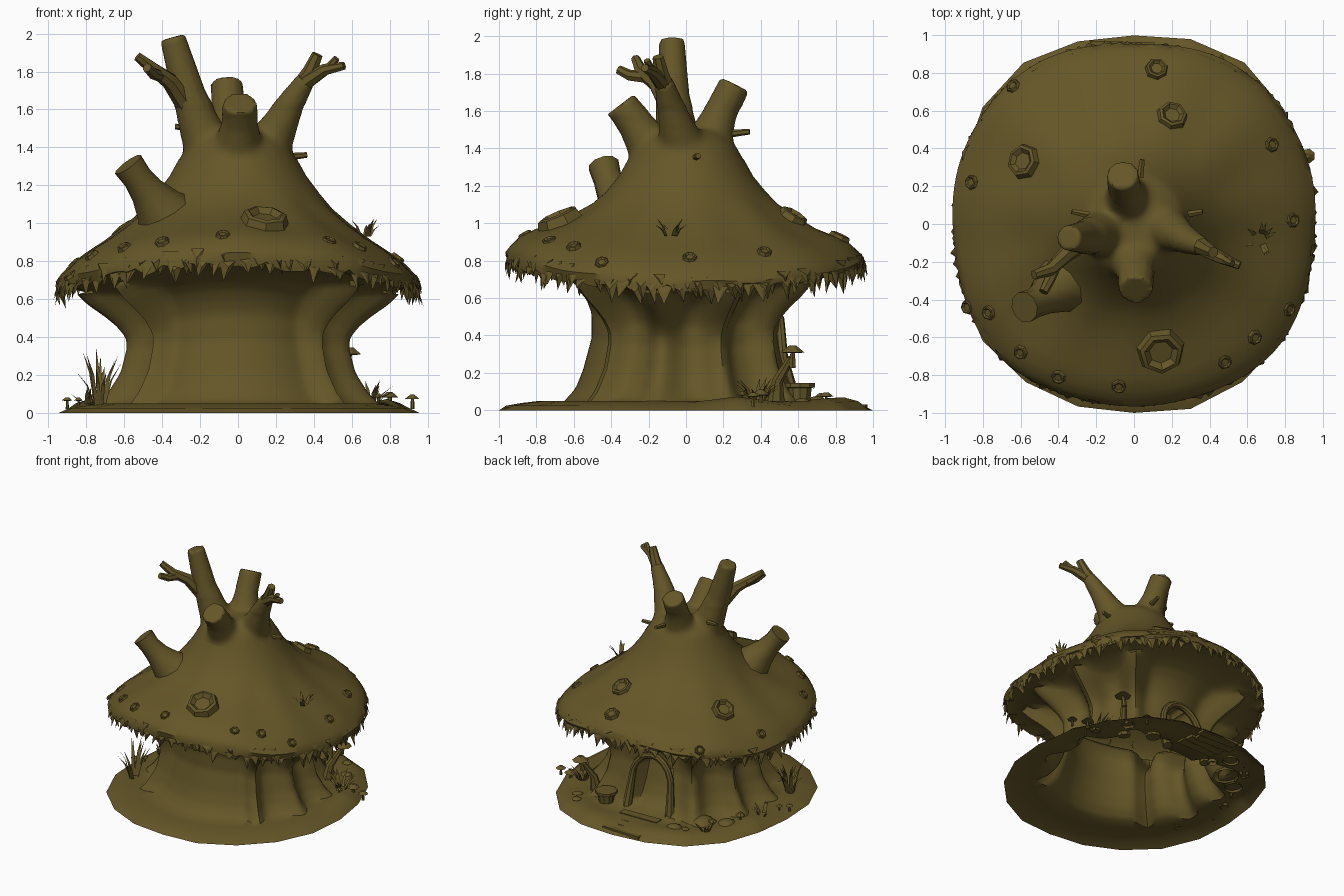
import bpy, bmesh, math, random
from mathutils import Vector, Matrix

if "Cube" in bpy.data.objects:
    bpy.data.objects.remove(bpy.data.objects["Cube"])
random.seed(4)
U = random.uniform

olive = bpy.data.materials.new("olive_bark")
olive.diffuse_color = (0.13, 0.094, 0.021, 1)
olive.use_nodes = True
olive.node_tree.nodes["Principled BSDF"].inputs["Base Color"].default_value = olive.diffuse_color


def lerp(table, t):
    """Interpolation in a short (t, value) table."""
    for (a, va), (b, vb) in zip(table, table[1:]):
        if t <= b:
            return va + (vb - va) * max(0, (t - a) / (b - a))
    return table[-1][1]


def finish(name, bm, angle=40):
    bmesh.ops.recalc_face_normals(bm, faces=bm.faces)
    me = bpy.data.meshes.new(name)
    bm.to_mesh(me)
    bm.free()
    me.materials.append(olive)
    ob = bpy.data.objects.new(name, me)
    bpy.context.collection.objects.link(ob)
    if angle:
        bpy.ops.object.select_all(action='DESELECT')
        ob.select_set(True)
        bpy.context.view_layer.objects.active = ob
        bpy.ops.object.shade_smooth_by_angle(angle=math.radians(angle))
    return ob


def skin(bm, rings):
    rows = [[bm.verts.new(p) for p in ring] for ring in rings]
    n = len(rows[0])
    for a, b in zip(rows, rows[1:]):
        for i in range(n):
            j = (i + 1) % n
            bm.faces.new((a[i], a[j], b[j], b[i]))
    return rows


def tube(bm, pts, radii, sides=10):
    """Tapered limb along a path, closed at the ends."""
    pts = [Vector(p) for p in pts]
    rings = []
    for k, p in enumerate(pts):
        d = (pts[min(k + 1, len(pts) - 1)] - pts[max(k - 1, 0)]).normalized()
        u = d.cross(Vector((0, 1, 0)) if abs(d.y) < 0.8 else Vector((1, 0, 0))).normalized()
        v = d.cross(u)
        rings.append([p + radii[k] * (u * math.cos(a) + v * math.sin(a))
                      for a in (math.tau * i / sides for i in range(sides))])
    rows = skin(bm, rings)
    bm.faces.new(rows[0])
    bm.faces.new(rows[-1])


# ---- main shell shapes: roof profile, wall profile, buttress swell
CAP = [(.31, 1.34), (.36, 1.25), (.43, 1.165), (.5, 1.1), (.6, 1.045), (.7, 1.0),
       (.8, .965), (.88, .93), (.93, .885), (.96, .84)]
WALL = [(0, .65), (.1, .59), (.25, .55), (.5, .505), (.7, .505), (.8, .53), (.9, .57), (1, .65)]
RIDGE = [(0, .11), (.12, .11), (.3, .09), (.6, .1), (.75, .17), (.9, .24), (1, .22)]
BUTTRESS = [(-43, 5), (-13, 8), (18, 7), (50, 7), (130, 7), (162, 7), (193, 8), (222, 5)]


def square(a):
    """The roof and ground are slightly squarish in plan."""
    return 1 + .04 * math.sin(2 * a) ** 2


def cap_z(x, y):
    a = math.atan2(y, x)
    r = math.hypot(x, y)
    r /= 1 + (square(a) - 1) * min(1, max(0, (r - .4) / .4))
    return (lerp(CAP, r) - .15 * math.cos(a) ** 2 * min(1, max(0, (r - .4) / .5))
            - .04 * max(0, y) * min(1, max(0, (r - .5) / .2)))


def ground(a, t):
    k = (1 + .012 * math.sin(5 * a + 2.6)) * square(a)
    bump = .02 * (math.sin(7 * a) + 1) * (math.sin(a) > .2) * math.sin(math.pi * t)
    r = (.97 - .22 * t) * k
    return (r * math.cos(a) * .98, max(-1, min(1, r * math.sin(a) * 1.04)), .05 * t ** .5 + bump)


def trunk(a, t):
    z = .05 + t * (.67 - .1 * math.cos(a) ** 2)
    deg = math.degrees(a)
    r = lerp(WALL, t)
    swell = sum(math.exp(-(((deg - b + 180) % 360 - 180) / w) ** 2) for b, w in BUTTRESS)
    r += lerp(RIDGE, t) * min(1, swell)
    # arched doorway recess at the back
    x = r * math.cos(a) + .04
    if math.sin(a) > 0 and (x / .17) ** 2 + (max(0, z - .28) / .2) ** 2 < 1:
        r -= .13
    return (r * math.cos(a), r * math.sin(a), z)


def under(a, r, z):
    r *= 1 + (square(a) - 1) * (r > .75)
    return (r * math.cos(a), r * math.sin(a), z - .13 * math.cos(a) ** 2)


def cap(a, r):
    k = 1 + (square(a) - 1) * min(1, max(0, (r - .4) / .4)) + .006 * math.sin(7 * a) * (r > .6)
    x, y = r * k * math.cos(a), r * k * math.sin(a)
    return (x, y, cap_z(x, y) + .006 * math.sin(11 * a) * (r > .45))


N = 120
ang = [math.tau * i / N for i in range(N)]
rag = [U(-.02, .025) for _ in ang]
bm = bmesh.new()
# faceted rim: the outer ground rings keep only every sixth direction
rings = []
for t in (0, .25, .6):
    ring = []
    for i in range(N):
        p, q = (Vector(ground(math.tau * k / 20, t)) for k in (i // 6, i // 6 + 1))
        ring.append(p.lerp(q, i % 6 / 6))
    rings.append(ring)
rings += [[ground(a, 1) for a in ang]]
rings += [[trunk(a, t / 24) for a in ang] for t in range(25)]
rings += [[under(a, r, z) for a in ang] for r, z in ((.8, .765), (.88, .785))]
rings += [[under(a, .95 + q * .6, .775 + q) for a, q in zip(ang, rag)]]
rings += [[cap(a, r) for a in ang] for r in (.96, .93, .88, .8, .7, .6, .5, .43, .36, .31)]
skin(bm, rings)
finish("mushroom_house_shell", bm, 50)

# ---- ragged leaf fringe hanging around the rim, two overlapping layers
bm = bmesh.new()
for i in range(160):
    a = math.tau * i / 160 + U(-.02, .02)
    c2, s, low = math.cos(a) ** 2, math.sin(a), i % 2
    w, h = U(.03, .055), U(.06, .13)
    z = .865 - .03 * low - .15 * c2 - .035 * max(0, s) + U(-.02, .01)
    out, side = Vector((math.cos(a), s, 0)), Vector((-s, math.cos(a), 0))
    p = out * square(a) * U(.93, .95) + Vector((0, 0, z))
    tip = p + out * U(-.02, .04) + side * U(-.03, .03) - Vector((0, 0, h))
    q = [bm.verts.new(v) for v in (p - side * w, p + side * w, p + out * .02 - Vector((0, 0, h * .4)), tip)]
    for f in ((0, 1, 2), (0, 2, 3), (2, 1, 3)):
        bm.faces.new([q[k] for k in f])
finish("leaf_fringe", bm, 0)

# ---- crown: thick limbs merged into one flowing mass
bm = bmesh.new()
tube(bm, [(0, 0, 1.24), (0, 0, 1.34), (0, 0, 1.42), (0, 0, 1.5)], [.36, .31, .265, .17], 24)
tube(bm, [(-.13, -.04, 1.35), (-.19, -.05, 1.48), (-.26, -.07, 1.68), (-.345, -.075, 1.98)], [.15, .12, .09, .068], 12)
tube(bm, [(-.02, .08, 1.35), (-.03, .13, 1.45), (-.05, .19, 1.6), (-.06, .26, 1.74)], [.16, .125, .09, .085], 12)
tube(bm, [(0, -.12, 1.32), (0, -.2, 1.42), (.01, -.27, 1.53), (.01, -.35, 1.635)], [.16, .125, .1, .09], 12)
tube(bm, [(.12, 0, 1.35), (.2, -.04, 1.48), (.29, -.09, 1.65), (.36, -.12, 1.76)], [.15, .11, .07, .05], 12)
crown = finish("crown_limbs", bm, 0)
crown.modifiers.new("merge", 'REMESH').voxel_size = .016
merged = bpy.data.meshes.new_from_object(crown.evaluated_get(bpy.context.evaluated_depsgraph_get()))
bpy.data.objects.remove(crown)
bm = bmesh.new()
bm.from_mesh(merged)
bmesh.ops.delete(bm, geom=[v for v in bm.verts if v.co.z < 1.315], context='VERTS')
joint = [v for v in bm.verts if 1.34 < v.co.z < 1.62 - .05 * (v.co.y < -.2)]
for _ in range(14):
    bmesh.ops.smooth_vert(bm, verts=joint, factor=.5, use_axis_x=True, use_axis_y=True, use_axis_z=True)
finish("crown_limbs", bm, 50)

# ---- twigs and the side stump
bm = bmesh.new()
tube(bm, [(-.27, -.09, 1.62), (-.36, -.16, 1.75), (-.44, -.24, 1.81), (-.53, -.27, 1.88)], [.055, .045, .035, .025], 7)
tube(bm, [(-.41, -.2, 1.78), (-.45, -.3, 1.79), (-.48, -.36, 1.82)], [.035, .03, .025], 7)
tube(bm, [(.34, -.11, 1.73), (.38, -.13, 1.8), (.42, -.15, 1.89)], [.05, .04, .03], 7)
tube(bm, [(.35, -.12, 1.74), (.46, -.18, 1.81), (.56, -.22, 1.83)], [.045, .032, .022], 7)
tube(bm, [(.47, -.18, 1.81), (.52, -.21, 1.87)], [.025, .018], 6)
tube(bm, [(-.37, -.31, 1.02), (-.42, -.35, 1.09), (-.48, -.39, 1.17), (-.53, -.42, 1.24), (-.58, -.44, 1.31)],
     [.18, .13, .092, .078, .084])
for x, y, z in ((-.3, .06, 1.5), (.33, .06, 1.35), (.04, .31, 1.48)):
    tube(bm, [(x * .8, y * .8, z), (x * 1.1, y * 1.1, z + .01)], [.02, .015], 6)
finish("twigs_and_stump", bm)

# ---- cut knots and small warts on the roof
bm = bmesh.new()
WARTS = ((-.64, .73), (-.86, .22), (-.88, -.44), (-.77, -.47), (-.6, -.68), (-.4, -.81), (-.08, -.86),
         (.48, -.73), (.64, -.6), (.82, -.45), (.84, .02), (.73, .42))
for x, y, r in ((.14, -.67, .115), (-.58, .33, .085), (.2, .57, .075), (.12, .82, .055), *((*w, .036) for w in WARTS)):
    e = .03
    n = Vector((cap_z(x - e, y) - cap_z(x + e, y), cap_z(x, y - e) - cap_z(x, y + e), 2 * e)).normalized()
    m = Matrix.Translation((x, y, cap_z(x, y))) @ n.to_track_quat('Z', 'Y').to_matrix().to_4x4()
    prof = ((1.15, -.1), (1, .38), (.8, .45), (.55, .2))
    rw = skin(bm, [[m @ Vector((r * k * math.cos(b), r * k * math.sin(b), r * h))
                    for b in (math.tau * i / 7 for i in range(7))] for k, h in prof])
    bm.faces.new(rw[-1])
finish("roof_knots", bm, 25)


def toadstool(bm, x, y, z, h, r, lean=0.0):
    tube(bm, [(x, y, z - .02), (x + lean, y, z + h)], [r * .3, r * .2], 6)
    tube(bm, [(x + lean, y, z + h * .8), (x + lean, y, z + h * .85), (x + lean, y, z + h + r * .4)],
         [r * .6, r, r * .3], 7)


def tuft(bm, x, y, z, n, h, spread):
    for _ in range(n):
        a, k = U(0, math.tau), U(.5, 1)
        d = Vector((math.cos(a), math.sin(a), 0))
        p = Vector((x, y, z)) + d * .03
        s = Vector((-d.y, d.x, 0)) * .012
        mid = p + d * spread * .4 + Vector((0, 0, h * k * .6))
        v = [bm.verts.new(q) for q in (p - s, p + s, mid + s * .8, mid - s * .8, p + d * spread + Vector((0, 0, h * k)))]
        bm.faces.new(v[:4])
        bm.faces.new((v[3], v[2], v[4]))


# ---- ground toadstools
bm = bmesh.new()
for x, y, h, r in ((-.9, -.1, .03, .03), (-.84, -.05, .03, .025), (.8, .4, .05, .05), (.92, .36, .04, .04),
                   (.74, .3, .05, .03), (-.6, .5, .05, .035), (-.72, .3, .06, .04), (-.5, .72, .04, .03), (.5, .75, .04, .04)):
    toadstool(bm, x, y, .04, h, r)
toadstool(bm, .57, .57, .25, .07, .065, .02)
finish("toadstools", bm, 30)
bm = bmesh.new()
tube(bm, [(.5, .48, .03), (.52, .49, .16), (.57, .56, .28)], [.05, .03, .02], 7)
finish("toadstool_stump", bm, 30)

# ---- grass tufts
bm = bmesh.new()
for x, y, z, n, h, s in ((-.73, -.35, .04, 16, .3, .1), (.7, .38, .04, 14, .14, .1), (-.6, .6, .03, 8, .1, .06),
                         (-.8, .12, .04, 8, .1, .06), (.67, -.08, cap_z(.67, -.08), 10, .1, .06)):
    tuft(bm, x, y, z, n, h, s)
finish("grass_tufts", bm, 0)

# ---- door frame arch
bm = bmesh.new()
arch = [(-.04 + .18 * math.cos(b), .52 - .02 * math.sin(b), .28 + .21 * math.sin(b))
        for b in (math.pi * i / 10 for i in range(11))]
tube(bm, [(.15, .58, .03)] + arch + [(-.24, .56, .03)], [.04] + [.026] * 11 + [.04], 8)
finish("door_frame", bm)

# ---- plank walkway to the door
bm = bmesh.new()
for i in range(4):
    m = Matrix.Translation((-.07 + U(-.03, .03), .69 + i * .08, .046 - i * .009)) @ Matrix.Rotation(U(-.1, .1), 4, 'Z')
    bmesh.ops.create_cube(bm, size=1, matrix=m @ Matrix.Diagonal((.34, .07, .022, 1)))
finish("walkway_planks", bm, 0)

# ---- tub and mounds behind the house
bm = bmesh.new()
tube(bm, [(.32, .61, .03), (.32, .61, .12), (.32, .61, .122), (.32, .61, .145)], [.055, .065, .085, .085], 10)
finish("tub", bm, 30)
bm = bmesh.new()
for x, y, r in ((-.5, .5, .1), (-.38, .7, .07), (-.66, .4, .07), (-.28, .6, .04), (.58, .62, .05)):
    m = Matrix.Translation((x, y, .035)) @ Matrix.Diagonal((1, U(.8, 1.1), .6, 1))
    bmesh.ops.create_icosphere(bm, subdivisions=2, radius=r, matrix=m)
bmesh.ops.delete(bm, geom=[v for v in bm.verts if v.co.z < .02], context='VERTS')
finish("stone_mounds", bm, 40)
